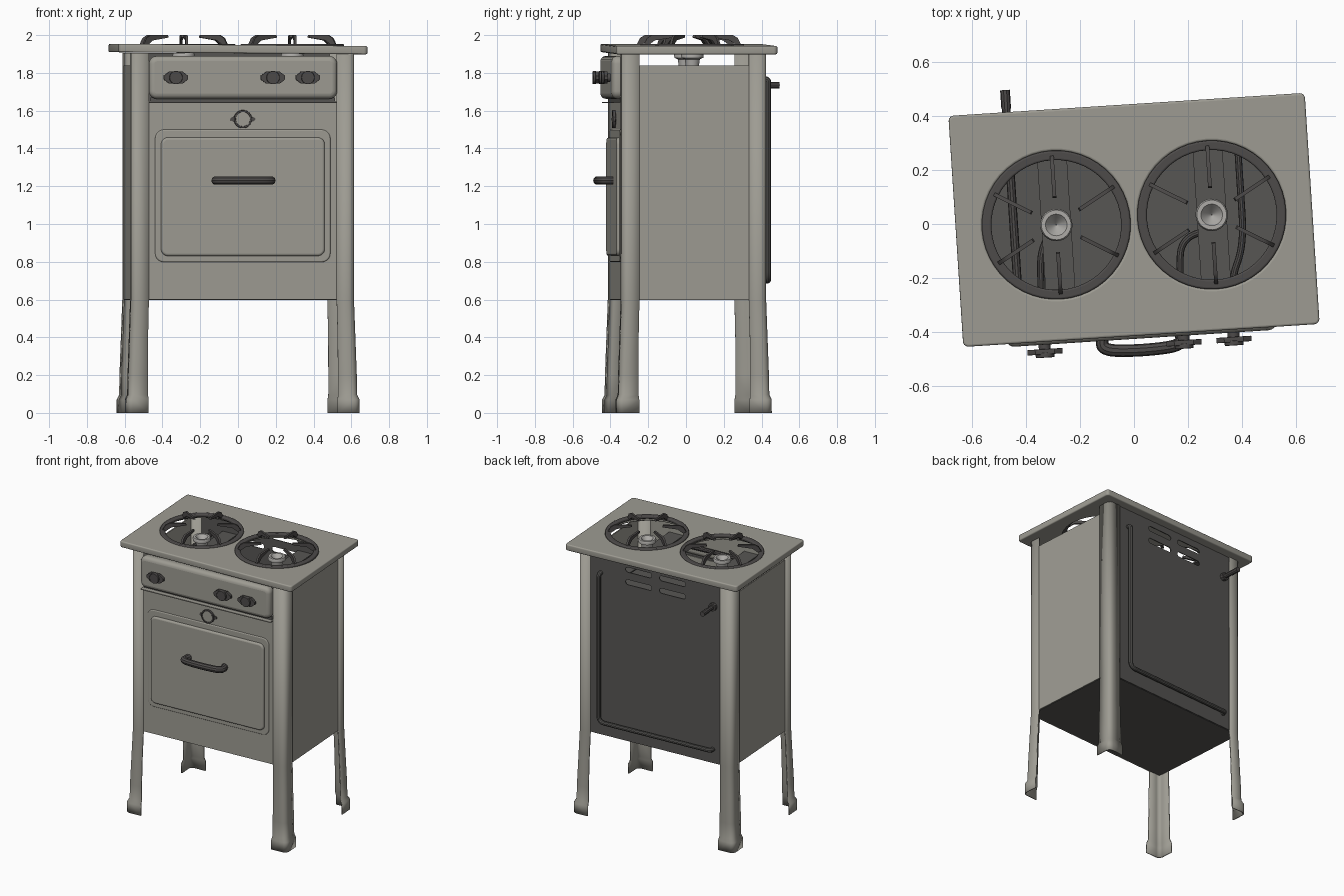
import bpy
from math import sin, cos, pi, radians
from mathutils import Matrix, Vector

if "Cube" in bpy.data.objects:
    bpy.data.objects.remove(bpy.data.objects["Cube"])

# The whole stove stands slightly turned on its base
FRAME = Matrix.Translation((0, 0.015, 0)) @ Matrix.Rotation(radians(3.7), 4, 'Z')
FRONT = Matrix.Rotation(pi / 2, 4, 'X')     # lays a flat outline onto the xz plane


def material(name, rgb):
    m = bpy.data.materials.new(name)
    m.use_nodes = True
    m.diffuse_color = (*rgb, 1)
    m.node_tree.nodes["Principled BSDF"].inputs["Base Color"].default_value = (*rgb, 1)
    return m


enamel = material("grey enamel", (0.34, 0.33, 0.29))
iron = material("dark iron", (0.075, 0.07, 0.068))
sheet = material("dark sheet steel", (0.095, 0.093, 0.088))
alloy = material("pale alloy", (0.42, 0.41, 0.39))


def finish(obj, mat, matrix=Matrix(), smooth=True):
    bpy.context.scene.collection.objects.link(obj)
    obj.data.materials.append(mat)
    obj.matrix_world = FRAME @ matrix
    bpy.ops.object.select_all(action='DESELECT')
    obj.select_set(True)
    bpy.context.view_layer.objects.active = obj
    if obj.type == 'CURVE':
        bpy.ops.object.convert(target='MESH')
    if smooth:
        bpy.ops.object.shade_smooth_by_angle(angle=radians(35))
    return bpy.context.view_layer.objects.active


def curve(name, loops, dims, kind='POLY', cyclic=True):
    c = bpy.data.curves.new(name, 'CURVE')
    c.dimensions = dims
    for loop in loops:
        s = c.splines.new(kind)
        s.points.add(len(loop) - 1)
        for p, co in zip(s.points, loop):
            p.co = (*co, 0, 1) if len(co) == 2 else (*co, 1)
        s.use_cyclic_u = cyclic
        s.use_endpoint_u = True
        s.order_u = 3
    return c


def circle(x, y, r, n=48, ry=None):
    return [(x + r * cos(2 * pi * i / n), y + (ry or r) * sin(2 * pi * i / n)) for i in range(n)]


def rounded(x0, x1, y0, y1, r, n=5):
    pts = []
    for k, (cx, cy) in enumerate([(x1 - r, y1 - r), (x0 + r, y1 - r), (x0 + r, y0 + r), (x1 - r, y0 + r)]):
        for i in range(n + 1):
            a = pi / 2 * (k + i / n)
            pts.append((cx + r * cos(a), cy + r * sin(a)))
    return pts


def plate(name, loops, half, mat, matrix, bevel=0.0):
    """Filled outline; further loops become holes. Bevel grows the outline."""
    c = curve(name, loops, '2D')
    c.fill_mode = 'BOTH'
    c.extrude = half
    c.bevel_depth = bevel
    c.bevel_resolution = 3
    return finish(bpy.data.objects.new(name, c), mat, matrix)


def front_plate(name, loops, y, half, mat, bevel=0.0):
    return plate(name, loops, half, mat, Matrix.Translation((0, y, 0)) @ FRONT, bevel)


def tube(name, pts, r, mat):
    c = curve(name, [pts], '3D', 'NURBS', False)
    c.bevel_depth = r
    c.bevel_resolution = 3
    c.resolution_u = 8
    c.use_fill_caps = True
    return finish(bpy.data.objects.new(name, c), mat)


def grid(name, rows, mat, closed=False, matrix=Matrix(), thick=0):
    n = len(rows[0])
    faces = [(j * n + i, j * n + (i + 1) % n, (j + 1) * n + (i + 1) % n, (j + 1) * n + i)
             for j in range(len(rows) - 1) for i in range(n if closed else n - 1)]
    me = bpy.data.meshes.new(name)
    me.from_pydata([p for row in rows for p in row], [], faces)
    obj = finish(bpy.data.objects.new(name, me), mat, matrix)
    if thick:
        mod = obj.modifiers.new("thickness", 'SOLIDIFY')
        mod.thickness = thick
        mod.offset = 0
    return obj


def lathe(name, profile, mat, matrix, n=28):
    return grid(name, [[(x, y, z) for x, y in circle(0, 0, r, n)] for r, z in profile], mat, True, matrix)


def box(name, x0, x1, y0, y1, z0, z1, mat):
    return plate(name, [[(x0, y0), (x1, y0), (x1, y1), (x0, y1)]], (z1 - z0) / 2, mat,
                 Matrix.Translation((0, 0, (z0 + z1) / 2)))


# Legs: bent sheet corners with flared feet
flare = [(0, .028, .115), (.07, .028, .115), (.095, .016, .1), (.2, .014, .098),
         (.4, .007, .092), (.6, 0, .09), (1.906, 0, .09)]
for sx, side in ((-1, "left"), (1, "right")):
    for sy, end, edge in ((-1, "front", .39), (1, "back", .37)):
        rows = []
        for z, out, w in flare:
            arc = [(-.03 + .03 * sin(i * pi / 10), -.03 + .03 * cos(i * pi / 10)) for i in range(6)]
            prof = [(-w, 0)] + arc + [(0, -w)]
            rows.append([(sx * (.588 + out + a), sy * (edge + out + b), z) for a, b in prof])
        grid(f"{end}_{side}_leg", rows, enamel, thick=.008)
    # Side walls stop short of the hob, leaving an air gap
    box(f"{side}_wall", sx * .583 - .004, sx * .583 + .004, -.36, .34, .6, 1.84, enamel)

# Body sheets
box("front_wall", -.51, .51, -.389, -.379, .6, 1.65, enamel)
box("bottom_sheet", -.58, .58, -.38, .36, .598, .606, sheet)
box("oven_top", -.575, .575, -.375, .355, 1.6, 1.61, sheet)
slots = [rounded(cx - .1, cx + .1, z - .018, z + .018, .017) for cx in (-.13, .13) for z in (1.75, 1.84)]
front_plate("back_wall", [rounded(-.51, .51, .6, 1.905, .002)] + slots, .364, .003, sheet)

# Hob top with two round openings
burners = ((-.288, "left"), (.288, "right"))
top = [rounded(-.652, .652, -.42, .42, .012)] + [circle(x, 0, .283) for x, _ in burners]
plate("hob_top", top, .014, enamel,
      Matrix.Translation((0, 0, 1.926)) @ Matrix.Rotation(radians(.5), 4, 'Y'), .008)

# Burners and pan supports
for bx, side in burners:
    at = Matrix.Translation((bx, 0, 0))
    plate(f"{side}_support_ring", [circle(0, 0, .268), circle(0, 0, .247)], .004, iron,
          Matrix.Translation((bx, 0, 1.942)), .007)
    for k in range(6):
        fin = [(.1, 1.987), (.105, 2), (.215, 2), (.24, 1.985), (.258, 1.95), (.235, 1.945), (.2, 1.972)]
        plate(f"{side}_support_finger_{k + 1}", [fin], .007, iron,
              at @ Matrix.Rotation(pi / 2 + k * pi / 3, 4, 'Z') @ FRONT)
    lathe(f"{side}_burner", [(.001, 1.86), (.012, 1.87), (.03, 1.893), (.04, 1.905), (.055, 1.905), (.06, 1.895),
                             (.058, 1.88), (.04, 1.872), (.036, 1.845), (.03, 1.79)], alloy, at)
    box(f"{side}_burner_bar", bx - .055, bx + .055, -.375, .355, 1.78, 1.79, sheet)

# Gas pipes inside
tube("inlet_pipe", [(-.445, .47, 1.735), (-.445, .3, 1.735), (-.445, 0, 1.735), (-.445, -.3, 1.735),
                    (-.445, -.35, 1.735), (-.36, -.35, 1.735), (0, -.35, 1.735), (.34, -.35, 1.735)], .016, iron)
tube("left_feed_pipe", [(-.36, -.38, 1.75), (-.36, -.2, 1.75), (-.35, -.08, 1.75), (-.288, 0, 1.75),
                        (-.288, 0, 1.79)], .013, iron)
tube("right_feed_pipe", [(.155, -.38, 1.75), (.155, -.2, 1.75), (.17, -.08, 1.75), (.288, -.05, 1.75),
                         (.288, 0, 1.79)], .013, iron)
tube("oven_feed_pipe", [(.34, -.38, 1.75), (.34, -.25, 1.75), (.4, -.12, 1.75), (.4, .1, 1.75),
                        (.4, .3, 1.75)], .013, iron)
tube("inlet_nozzle", [(-.445, .44, 1.735), (-.445, .51, 1.735)], .018, iron)
tube("inlet_collar", [(-.445, .365, 1.735), (-.445, .39, 1.735)], .028, iron)

# Rail on the back
tube("back_rail", [(.42, .365, 1.77), (.42, .395, 1.77), (.42, .395, 1.73), (.42, .395, 1.2), (.42, .395, .79),
                   (.42, .395, .7), (.33, .395, .7), (0, .395, .7), (-.41, .395, .7), (-.44, .395, .7),
                   (-.44, .365, .7)], .015, sheet)

# Control panel, lip and knobs
front_plate("control_panel", [rounded(-.472, .472, 1.69, 1.862, .015)], -.404, .008, enamel, .027)
box("panel_lip", -.498, .498, -.428, -.385, 1.64, 1.646, enamel)
box("panel_shadow_strip", -.49, .49, -.395, -.385, 1.645, 1.67, sheet)
for i, kx in enumerate((-.36, .155, .34)):
    z = 1.775
    front_plate(f"knob_{i + 1}_stem", [circle(kx, z, .022, 20)], -.447, .012, iron)
    wing = [(.063, .008), (.035, .03), (-.035, .03), (-.063, .008), (-.063, -.008), (-.035, -.03),
            (.035, -.03), (.063, -.008)]
    front_plate(f"knob_{i + 1}_wing", [[(kx + a, z + b) for a, b in wing]], -.465, .008, iron, .002)
    front_plate(f"knob_{i + 1}_hub", [circle(kx, z, .032, 24)], -.478, .006, iron, .003)

# Round gauge below the panel
front_plate("gauge_ears", [circle(0, 1.555, .067, 24, .02)], -.392, .004, iron)
front_plate("gauge_ring", [circle(0, 1.555, .046), circle(0, 1.555, .04)], -.398, .006, iron, .002)
front_plate("gauge_face", [circle(0, 1.555, .042)], -.396, .006, enamel)

# Oven door with embossed surround and bowed handle
front_plate("door_surround", [rounded(-.458, .458, .805, 1.493, .04)], -.387, .001, enamel, .007)
front_plate("oven_door", [rounded(-.422, .422, .843, 1.446, .025)], -.395, .004, enamel, .012)
tube("door_handle", [(-.135, -.405, 1.23), (-.155, -.45, 1.23), (-.13, -.475, 1.23), (-.05, -.482, 1.23),
                     (.05, -.482, 1.23), (.13, -.475, 1.23), (.155, -.45, 1.23), (.135, -.405, 1.23)], .023, iron)
